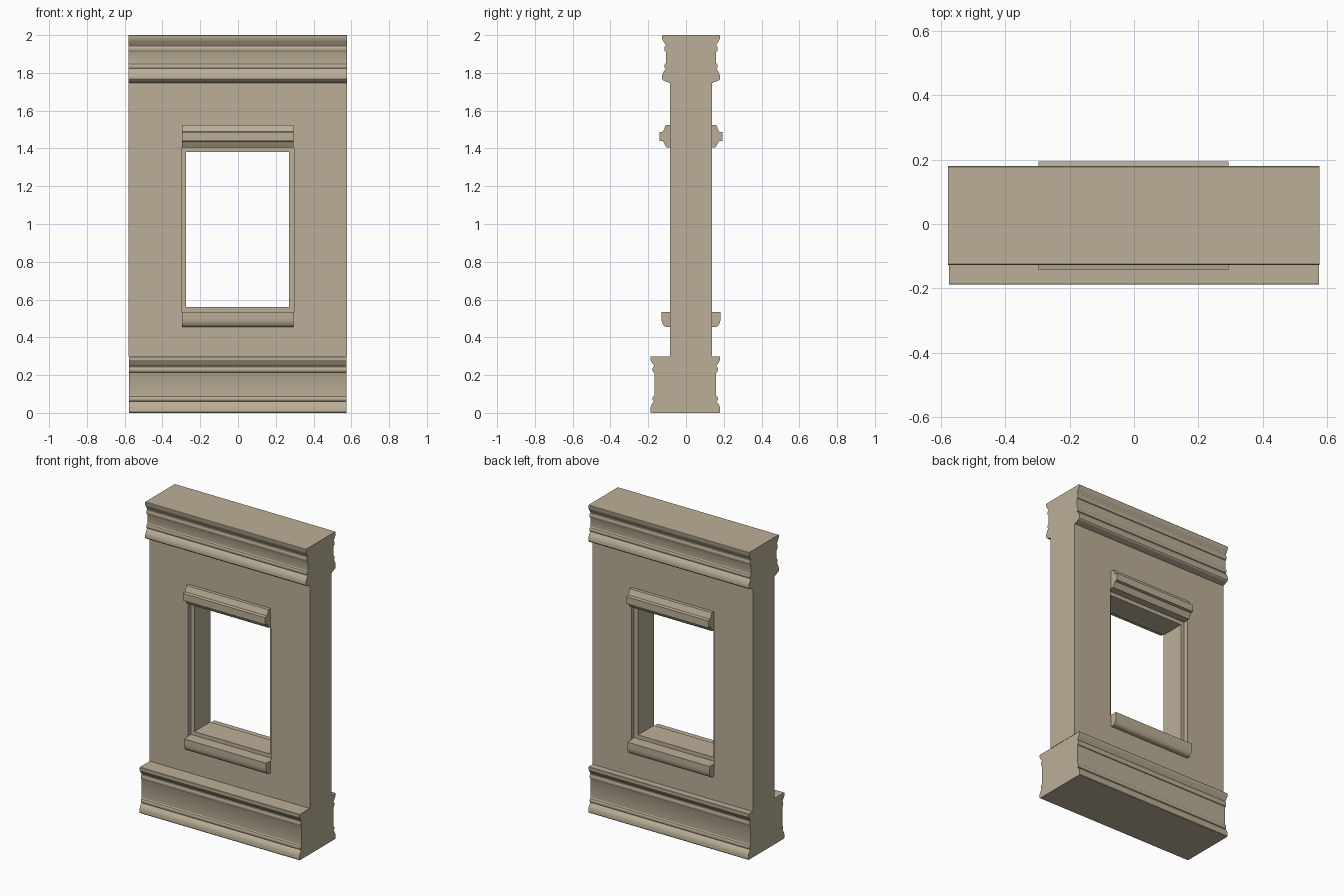
import bpy, bmesh, math

if "Cube" in bpy.data.objects:
    bpy.data.objects.remove(bpy.data.objects["Cube"])

YF, YB = -0.085, 0.138          # front and back planes of the wall

stone = bpy.data.materials.new("tan_stone")
stone.diffuse_color = (0.50, 0.43, 0.31, 1)
stone.use_nodes = True
stone.node_tree.nodes["Principled BSDF"].inputs["Base Color"].default_value = stone.diffuse_color


def finish(name, bm):
    bmesh.ops.recalc_face_normals(bm, faces=bm.faces)
    me = bpy.data.meshes.new(name)
    bm.to_mesh(me)
    bm.free()
    me.materials.append(stone)
    ob = bpy.data.objects.new(name, me)
    bpy.context.collection.objects.link(ob)
    bpy.ops.object.select_all(action='DESELECT')
    ob.select_set(True)
    bpy.context.view_layer.objects.active = ob
    bpy.ops.object.shade_smooth_by_angle(angle=math.radians(28))
    return ob


def skin(bm, rings, closed):
    n = len(rings[0])
    for i in range(len(rings) if closed else len(rings) - 1):
        a, b = rings[i], rings[(i + 1) % len(rings)]
        for k in range(n):
            bm.faces.new((a[k], a[(k + 1) % n], b[(k + 1) % n], b[k]))


def prism(name, pts, x0, x1):
    """Extrude a closed (y, z) outline along x."""
    bm = bmesh.new()
    rings = [[bm.verts.new((x, y, z)) for y, z in pts] for x in (x0, x1)]
    skin(bm, rings, False)
    for r in rings:
        bm.faces.new(r)
    return finish(name, bm)


def bead(d, z_top, z_bot, bulge, n=6):
    """Rounded bead running down from z_top to z_bot."""
    return [(d + bulge * math.sin(math.pi * i / n),
             z_top + (z_bot - z_top) * (1 - math.cos(math.pi * i / n)) / 2)
            for i in range(n + 1)]


def front(prof, extra=0.0):
    return [(YF - extra - d, z) for d, z in prof]


def back(prof):
    return [(YB + d, z) for d, z in prof]


# wall with a window opening, recessed on both faces
outer = (-0.579, 0.577, 0.298, 1.747)
reveal = (-0.300, 0.297, 0.535, 1.405)
hole = (-0.275, 0.269, 0.56, 1.38)
bm = bmesh.new()
rings = []
for (x0, x1, z0, z1), y in ((outer, YF), (reveal, YF), (reveal, YF + 0.03), (hole, YF + 0.03),
                            (hole, YB - 0.03), (reveal, YB - 0.03), (reveal, YB), (outer, YB)):
    rings.append([bm.verts.new((x, y, z)) for x, z in ((x0, z0), (x1, z0), (x1, z1), (x0, z1))])
skin(bm, rings, True)
finish("wall", bm)

# cornice: profile as (projection, height), top to bottom
cornice = ([(0.039, 2.0), (0.042, 1.997), (0.042, 1.982), (0.033, 1.965), (0.022, 1.948)]
           + bead(0.022, 1.944, 1.912, 0.008)
           + [(0.020, 1.908), (0.020, 1.853)]
           + bead(0.022, 1.85, 1.822, 0.008)
           + [(0.030, 1.812), (0.038, 1.797), (0.042, 1.785), (0.042, 1.767),
              (0.036, 1.760), (0.0, 1.746)])
prism("cornice", front(cornice) + back(cornice)[::-1], -0.579, 0.577)

# plinth: same moulding on both faces, front one deeper
plinth = ([(0.040, 0.299), (0.043, 0.296), (0.043, 0.280), (0.034, 0.265), (0.023, 0.250)]
          + bead(0.023, 0.246, 0.214, 0.008)
          + [(0.021, 0.210), (0.021, 0.092)]
          + bead(0.023, 0.089, 0.060, 0.008)
          + [(0.030, 0.053), (0.038, 0.040), (0.043, 0.030), (0.043, 0.004), (0.040, 0.0)])
prism("plinth", front(plinth, 0.061) + back(plinth)[::-1], -0.576, 0.575)

# window lintels and sills on both faces
lintel = [(-0.005, 1.525), (0.022, 1.525), (0.036, 1.489), (0.056, 1.486),
          (0.056, 1.440), (0.037, 1.438), (0.018, 1.405), (-0.005, 1.405)]
sill = ([(-0.005, 0.535), (0.045, 0.535)]
        + [(0.018 + 0.027 * math.cos(a), 0.502 - 0.047 * math.sin(a))
           for a in (math.pi / 2 * i / 8 for i in range(8))]
        + [(0.018, 0.455), (-0.005, 0.455)])
for name, prof in (("lintel", lintel), ("sill", sill)):
    prism("front_" + name, front(prof), -0.297, 0.294)
    prism("back_" + name, back(prof), -0.297, 0.294)
